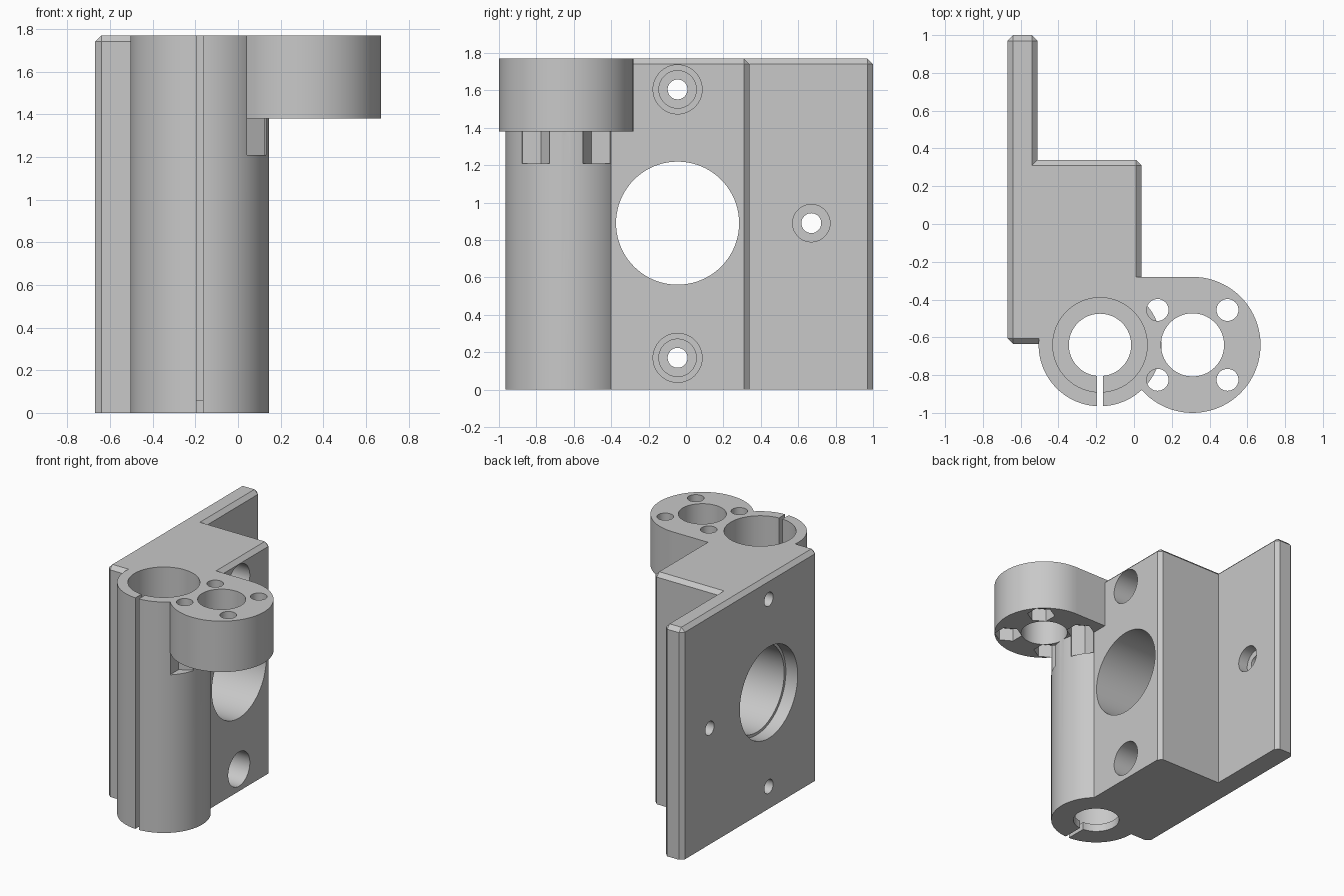
import bpy
import bmesh
import math
from mathutils import Matrix, Vector

default_cube = bpy.data.objects.get("Cube")
if default_cube:
    bpy.data.objects.remove(default_cube, do_unlink=True)

HEIGHT = 1.77
CHAMFER = 0.03
ARM_BOTTOM = 1.38
NUT_BOTTOM = 1.21
PLATE_LEFT, PLATE_RIGHT, BLOCK_RIGHT = -0.67, -0.51, 0.04
TUBE = (-0.18, -0.64)
ARM = (0.31, -0.64)
MOTOR_Y, MOTOR_Z = -0.045, 0.89


def make_object(name, bm):
    bmesh.ops.recalc_face_normals(bm, faces=bm.faces[:])
    mesh = bpy.data.meshes.new(name)
    bm.to_mesh(mesh)
    bm.free()
    obj = bpy.data.objects.new(name, mesh)
    bpy.context.collection.objects.link(obj)
    return obj


def box(name, low, high):
    low, high = Vector(low), Vector(high)
    bm = bmesh.new()
    bmesh.ops.create_cube(bm, size=1)
    bmesh.ops.scale(bm, vec=high - low, verts=bm.verts)
    bmesh.ops.translate(bm, vec=(low + high) / 2, verts=bm.verts)
    return make_object(name, bm)


def cylinder(name, start, end, radius, sides=80, turn=0):
    start, end = Vector(start), Vector(end)
    axis = end - start
    bm = bmesh.new()
    bmesh.ops.create_cone(bm, cap_ends=True, segments=sides, radius1=radius,
                          radius2=radius, depth=axis.length)
    place = (Matrix.Translation((start + end) / 2)
             @ axis.to_track_quat("Z", "Y").to_matrix().to_4x4()
             @ Matrix.Rotation(turn, 4, "Z"))
    bmesh.ops.transform(bm, matrix=place, verts=bm.verts)
    return make_object(name, bm)


def upright(name, centre, bottom, top, radius, **options):
    return cylinder(name, (*centre, bottom), (*centre, top), radius, **options)


def across(name, y, z, left, right, radius):
    return cylinder(name, (left, y, z), (right, y, z), radius)


def combine(target, tool, operation):
    mod = target.modifiers.new(operation.title(), "BOOLEAN")
    mod.operation = operation
    mod.solver = "EXACT"
    mod.object = tool
    bpy.context.view_layer.objects.active = target
    bpy.ops.object.modifier_apply(modifier=mod.name)
    bpy.data.objects.remove(tool, do_unlink=True)


# Mounting plate and block: an L outline, chamfered on top and outer corners
outline = [(PLATE_LEFT, -0.635), (BLOCK_RIGHT, -0.635), (BLOCK_RIGHT, 0.34),
           (PLATE_RIGHT, 0.34), (PLATE_RIGHT, 1), (PLATE_LEFT, 1)]
bm = bmesh.new()
base = bm.faces.new([bm.verts.new((x, y, 0)) for x, y in outline])
grown = bmesh.ops.extrude_face_region(bm, geom=[base])["geom"]
bmesh.ops.translate(bm, vec=(0, 0, HEIGHT),
                    verts=[g for g in grown if isinstance(g, bmesh.types.BMVert)])
if not any(f.normal.z < 0 and f.calc_center_median().z == 0 for f in bm.faces):
    bm.faces.new([v for v in base.verts] if base.is_valid else
                 [v for v in bm.verts if v.co.z == 0])
bmesh.ops.recalc_face_normals(bm, faces=bm.faces[:])


def is_chamfered(edge):
    a, b = (v.co for v in edge.verts)
    on_top = min(a.z, b.z) > 1
    inner_corner = abs(a.x - PLATE_RIGHT) < 0.01 and abs(a.y - 0.34) < 0.01
    return on_top or (abs(a.z - b.z) > 1 and not inner_corner)


bmesh.ops.bevel(bm, geom=[e for e in bm.edges if is_chamfered(e)], offset=CHAMFER,
                segments=1, affect="EDGES", profile=0.5)
bracket = make_object("motor_bracket", bm)

# Clamp tube and overhanging nut arm
combine(bracket, upright("clamp_tube", TUBE, 0, HEIGHT, 0.325), "UNION")
arm = upright("nut_arm", ARM, ARM_BOTTOM, HEIGHT, 0.36)
combine(arm, box("arm_web", (-0.05, ARM[1], ARM_BOTTOM), (ARM[0], -0.28, HEIGHT)), "UNION")
combine(bracket, arm, "UNION")

# Tube bore, bottom lip and clamping slot
over = HEIGHT + 0.1
cutters = [
    upright("bore_cutter", TUBE, 0.06, over, 0.25),
    upright("lip_cutter", TUBE, -0.1, 0.1, 0.165),
    box("slot_cutter", (-0.195, -1.1, -0.1), (-0.165, -0.7, over)),
    upright("arm_hole_cutter", ARM, ARM_BOTTOM - 0.02, over, 0.167),
]

# Four screw holes with hexagonal nut pockets under the arm
for sx in (-1, 1):
    for sy in (-1, 1):
        spot = (ARM[0] + sx * 0.185, ARM[1] + sy * 0.185)
        cutters.append(upright("screw_cutter", spot, NUT_BOTTOM + 0.05, over, 0.058, sides=40))
        cutters.append(upright("nut_cutter", spot, NUT_BOTTOM, 1.48, 0.1, sides=6))

# Large motor opening with a shallow recess on the plate face
cutters.append(across("motor_cutter", MOTOR_Y, MOTOR_Z, -0.8, 0.2, 0.329))
cutters.append(across("recess_cutter", MOTOR_Y, MOTOR_Z, -0.8, PLATE_LEFT + 0.1, 0.35))

# Motor screw holes: access bore, head seat and shank
for y, z in ((MOTOR_Y, 1.605), (MOTOR_Y, 0.17), (0.67, MOTOR_Z)):
    cutters.append(across("shank_cutter", y, z, -0.8, 0.2, 0.053))
    cutters.append(across("head_cutter", y, z, PLATE_RIGHT - 0.08, 0.2, 0.1))
    if y < 0.34:
        cutters.append(across("access_cutter", y, z, PLATE_RIGHT, 0.2, 0.131))

for cutter in cutters:
    # Hexagons point along y
    if cutter.name.startswith("nut_cutter"):
        points = [v.co for v in cutter.data.vertices]
        wide = max(p.x for p in points) - min(p.x for p in points)
        if wide > 0.19:
            middle = sum(points, Vector()) / len(points)
            cutter.data.transform(Matrix.Translation(middle)
                                  @ Matrix.Rotation(math.pi / 6, 4, "Z")
                                  @ Matrix.Translation(-middle))
    combine(bracket, cutter, "DIFFERENCE")

# Single grey material
grey = bpy.data.materials.new("plain_grey")
grey.use_nodes = True
colour = (0.58, 0.58, 0.58, 1)
grey.diffuse_color = colour
grey.node_tree.nodes["Principled BSDF"].inputs["Base Color"].default_value = colour
bracket.data.materials.clear()
bracket.data.materials.append(grey)
for face in bracket.data.polygons:
    face.material_index = 0

# Smooth round walls, crisp edges
bpy.ops.object.select_all(action="DESELECT")
bracket.select_set(True)
bpy.context.view_layer.objects.active = bracket
bpy.ops.object.shade_smooth_by_angle(angle=math.radians(30))
